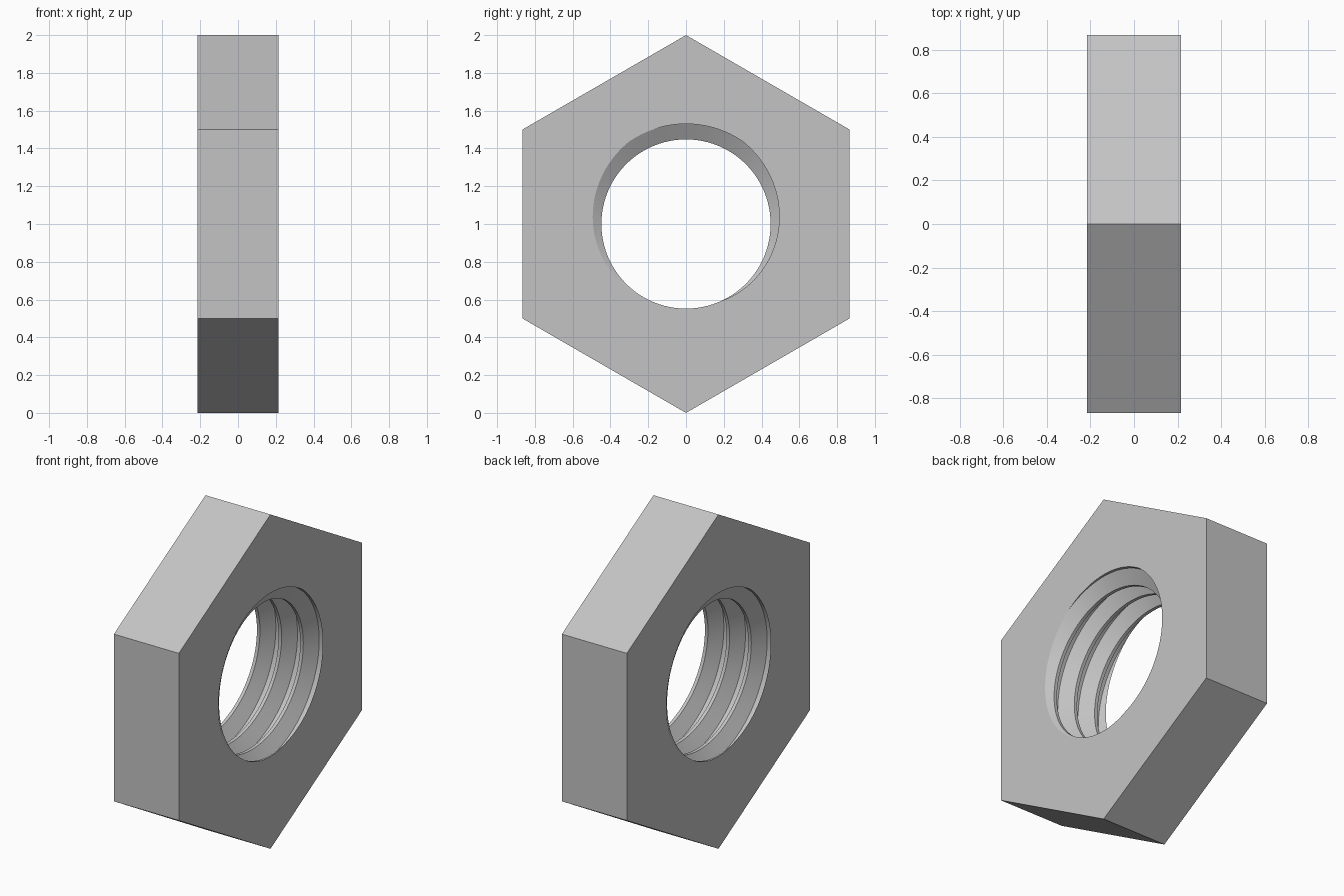
import bpy, bmesh
from math import cos, sin, pi, radians

if "Cube" in bpy.data.objects:
    bpy.data.objects.remove(bpy.data.objects["Cube"], do_unlink=True)

HALF = 0.215              # half thickness along x
PITCH = 2 * HALF / 3      # three turns of thread
CREST, ROOT = 0.448, 0.53
STEPS = 96                # segments per turn

steel = bpy.data.materials.new("grey_steel")
steel.use_nodes = True
grey = (0.55, 0.55, 0.55, 1)
steel.diffuse_color = grey
steel.node_tree.nodes["Principled BSDF"].inputs["Base Color"].default_value = grey

bm = bmesh.new()

# Helical thread, longer than the nut: (degrees along the pitch, radius)
profile = [(-35, ROOT), (35, ROOT), (155, CREST), (205, CREST), (325, ROOT)]
previous = None
for i in range(-5 * STEPS, 2 * STEPS + 1):
    turn = i / STEPS
    a = pi / 2 + 2 * pi * turn
    row = [bm.verts.new((HALF + PITCH * (turn + d / 360), r * cos(a), 1 + r * sin(a)))
           for d, r in profile]
    if previous:
        for j in range(len(profile) - 1):
            bm.faces.new((previous[j], previous[j + 1], row[j + 1], row[j]))
    previous = row
bmesh.ops.remove_doubles(bm, verts=bm.verts[:], dist=1e-5)

# Trim the thread flush with both end faces
for side in (-1, 1):
    bmesh.ops.bisect_plane(bm, geom=bm.verts[:] + bm.edges[:] + bm.faces[:], dist=1e-6,
                           plane_co=(side * HALF, 0, 0), plane_no=(side, 0, 0),
                           clear_outer=True)
bmesh.ops.remove_doubles(bm, verts=bm.verts[:], dist=1e-5)

# Hexagonal outside
rings = {}
for side in (-1, 1):
    rings[side] = [bm.verts.new((side * HALF, cos(radians(30 + 60 * k)),
                                 1 + sin(radians(30 + 60 * k)))) for k in range(6)]
for k in range(6):
    n = (k + 1) % 6
    bm.faces.new((rings[-1][k], rings[-1][n], rings[1][n], rings[1][k]))

# End faces between hexagon and threaded hole
for side in (-1, 1):
    rim = [e for e in bm.edges if e.is_boundary
           and all(abs(v.co.x - side * HALF) < 1e-4 for v in e.verts)]
    bmesh.ops.triangle_fill(bm, edges=rim, use_beauty=True, normal=(side, 0, 0))
bmesh.ops.recalc_face_normals(bm, faces=bm.faces[:])

mesh = bpy.data.meshes.new("hex_nut")
bm.to_mesh(mesh)
bm.free()
mesh.materials.append(steel)
nut = bpy.data.objects.new("hex_nut", mesh)
bpy.context.collection.objects.link(nut)

# Smooth thread, crisp edges
bpy.ops.object.select_all(action='DESELECT')
nut.select_set(True)
bpy.context.view_layer.objects.active = nut
bpy.ops.object.shade_smooth_by_angle(angle=radians(20))
